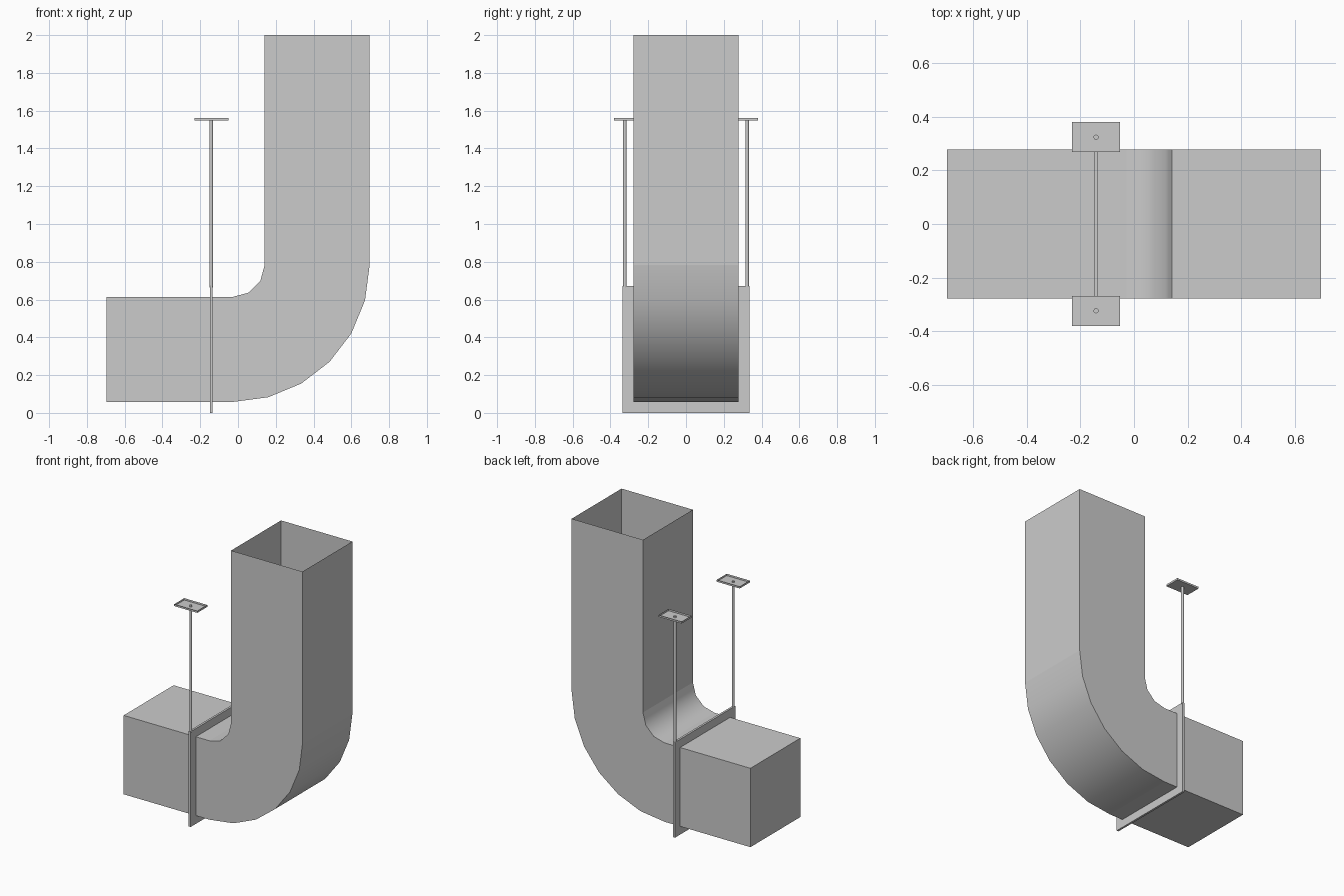
import bpy, bmesh, math
from mathutils import Vector, Matrix

if "Cube" in bpy.data.objects:
    bpy.data.objects.remove(bpy.data.objects["Cube"])

HALF = 0.278                   # half width of the square duct
Z_LOW, Z_TOP = 0.058, 2.0      # underside of the duct, open mouth of the riser
X_END = 0.697                  # overall half length
R_IN = 0.169                   # elbow radii
R_OUT = R_IN + 2 * HALF
CX, CZ = X_END - R_OUT, Z_LOW + R_OUT   # elbow centre
HX = -0.1415                   # hanger position along the duct
ROD_Y = 0.324


def finish(name, bm, smooth=False):
    bmesh.ops.recalc_face_normals(bm, faces=bm.faces)
    if smooth:
        for f in bm.faces:
            f.smooth = True
        for e in bm.edges:
            e.smooth = len(e.link_faces) == 2 and e.calc_face_angle() < math.radians(35)
    mesh = bpy.data.meshes.new(name)
    bm.to_mesh(mesh)
    bm.free()
    obj = bpy.data.objects.new(name, mesh)
    bpy.context.collection.objects.link(obj)
    return obj


def loft(name, sections, cap_start=False, cap_end=False, smooth=False):
    """Sweep a square section given as (outer xz, inner xz) pairs."""
    bm = bmesh.new()
    rings = []
    for (ox, oz), (ix, iz) in sections:
        pts = [(ox, -HALF, oz), (ox, HALF, oz), (ix, HALF, iz), (ix, -HALF, iz)]
        rings.append([bm.verts.new(p) for p in pts])
    for a, b in zip(rings, rings[1:]):
        for i in range(4):
            j = (i + 1) % 4
            bm.faces.new((a[i], a[j], b[j], b[i]))
    if cap_start:
        bm.faces.new(rings[0])
    if cap_end:
        bm.faces.new(rings[-1])
    return finish(name, bm, smooth)


def box_mesh(bm, lo, hi):
    lo, hi = Vector(lo), Vector(hi)
    m = Matrix.Translation((lo + hi) / 2) @ Matrix.Diagonal((*(hi - lo), 1))
    bmesh.ops.create_cube(bm, size=1, matrix=m)


# Elbow: six outer facets, three inner ones (odd inner points sit on the chords)
def arc(r, a):
    return (CX + r * math.sin(a), CZ - r * math.cos(a))

step = math.radians(15)
bend = []
for i in range(7):
    r = R_IN * (math.cos(step) if i % 2 else 1)
    bend.append((arc(R_OUT, i * step), arc(r, i * step)))
loft("elbow", bend, cap_start=True, cap_end=True, smooth=True)

# Straight runs: closed horizontal end, open riser mouth
z_up = Z_LOW + 2 * HALF
loft("horizontal_duct", [((-X_END, Z_LOW), (-X_END, z_up)), bend[0]], cap_start=True)
loft("riser_duct", [bend[-1], ((X_END, Z_TOP), (X_END - 2 * HALF, Z_TOP))])

# Hanger frame: flat rectangular ring around the horizontal run
OUT_Y, OUT_Z, T = 0.336, 0.672, 0.0075
bm = bmesh.new()
loops = []
for x in (HX - T, HX + T):
    for y, z0, z1 in ((OUT_Y, 0, OUT_Z), (HALF, Z_LOW, z_up)):
        loops.append([bm.verts.new((x, s, z)) for s, z in
                      ((-y, z0), (y, z0), (y, z1), (-y, z1))])
for a, b in ((0, 1), (1, 3), (3, 2), (2, 0)):
    for i in range(4):
        j = (i + 1) % 4
        bm.faces.new((loops[a][i], loops[a][j], loops[b][j], loops[b][i]))
finish("hanger_frame", bm)

# Rods and open-topped ceiling plates on both sides
for side, s in (("front", -1), ("back", 1)):
    y = s * ROD_Y
    bm = bmesh.new()
    z0, z1 = 0.665, 1.557
    bmesh.ops.create_cone(bm, cap_ends=True, segments=12, radius1=0.0095, radius2=0.0095,
                          depth=z1 - z0, matrix=Matrix.Translation((HX, y, (z0 + z1) / 2)))
    finish(side + "_rod", bm, smooth=True)

    bm = bmesh.new()
    box_mesh(bm, (HX - 0.09, y - 0.056, 1.548), (HX + 0.09, y + 0.056, 1.561))
    bm.normal_update()
    bmesh.ops.delete(bm, geom=[f for f in bm.faces if f.normal.z > 0.5], context='FACES_ONLY')
    finish(side + "_ceiling_plate", bm)
